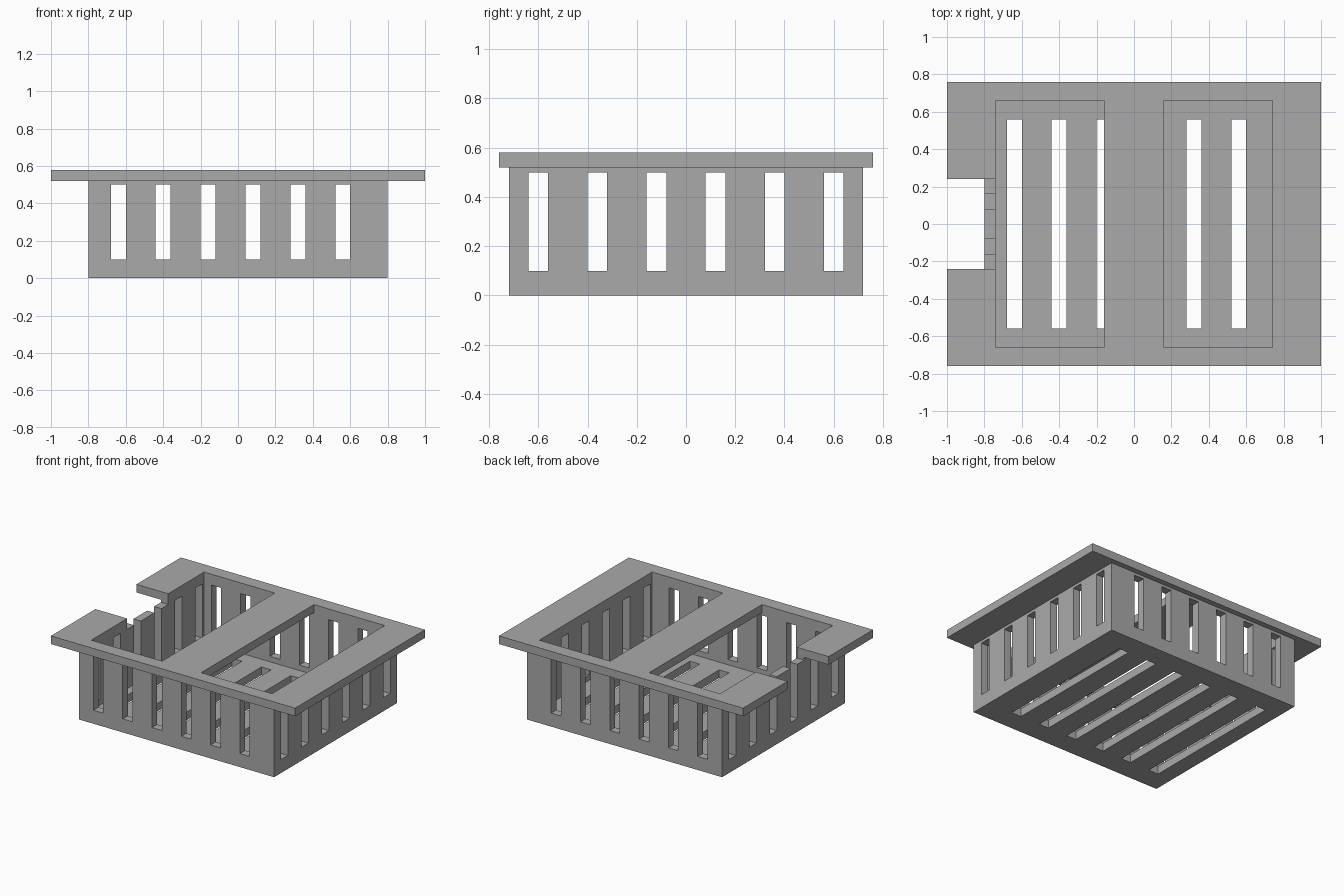
import bpy
import bmesh
from mathutils import Matrix, Vector

if "Cube" in bpy.data.objects:
    bpy.data.objects.remove(bpy.data.objects["Cube"], do_unlink=True)

grey = bpy.data.materials.new("plain_grey")
grey.use_nodes = True
grey.diffuse_color = (0.4, 0.4, 0.4, 1)
grey.node_tree.nodes["Principled BSDF"].inputs["Base Color"].default_value = (0.4, 0.4, 0.4, 1)


def boxes(name, bounds):
    """One mesh object holding a box for each ((x0, x1), (y0, y1), (z0, z1))."""
    bm = bmesh.new()
    for b in bounds:
        centre = Vector([(lo + hi) / 2 for lo, hi in b])
        size = Vector([hi - lo for lo, hi in b])
        bmesh.ops.create_cube(bm, size=1, matrix=Matrix.LocRotScale(centre, None, size))
    mesh = bpy.data.meshes.new(name)
    bm.to_mesh(mesh)
    bm.free()
    mesh.materials.append(grey)
    obj = bpy.data.objects.new(name, mesh)
    bpy.context.scene.collection.objects.link(obj)
    return obj


def cut(target, bounds):
    """Subtract a set of separate boxes from the target."""
    cutter = boxes("cutter", bounds)
    cutter.hide_render = True
    mod = target.modifiers.new("cut", 'BOOLEAN')
    mod.operation = 'DIFFERENCE'
    mod.solver = 'EXACT'
    mod.object = cutter
    bpy.context.view_layer.objects.active = target
    bpy.ops.object.modifier_apply(modifier=mod.name)
    bpy.data.objects.remove(cutter, do_unlink=True)


WALL = 0.06
SLOT = 0.08
PITCH = 0.24
HX, HY = 0.8, 0.72           # basket half sizes
RIM_Z, TOP_Z = 0.52, 0.58
THROUGH = (-1.5, 1.5)
slot_z = (0.1, 0.5)
x_slots = [(-0.68 + PITCH * i, -0.68 + PITCH * i + SLOT) for i in range(6)]
y_slots = [(-0.64 + PITCH * i, -0.64 + PITCH * i + SLOT) for i in range(6)]
inner_x, inner_y = HX - WALL, HY - WALL

# Basket: open box with slots in the four walls and the floor
basket = boxes("slotted_basket", [((-HX, HX), (-HY, HY), (0, RIM_Z))])
cut(basket, [((-inner_x, inner_x), (-inner_y, inner_y), (WALL, 1))])
cut(basket, [(xs, THROUGH, slot_z) for xs in x_slots])
cut(basket, [(THROUGH, ys, slot_z) for ys in y_slots])
cut(basket, [(xs, (-0.56, 0.56), (-1, 0.08)) for xs in x_slots])

# Recess in the wall top below the rim notch
notch_y = (-0.24, 0.24)
cut(basket, [((-1.5, -0.7), notch_y, (slot_z[1], 1))])

# Rim plate: two openings either side of a bridge, and a side notch
rim = boxes("rim_plate", [((-1, 1), (-0.76, 0.76), (RIM_Z, TOP_Z))])
cut(rim, [(xs, (-inner_y, inner_y), (0, 1)) for xs in ((-inner_x, -0.16), (0.16, inner_x))])
cut(rim, [((-1.5, -0.7), notch_y, (0, 1))])
